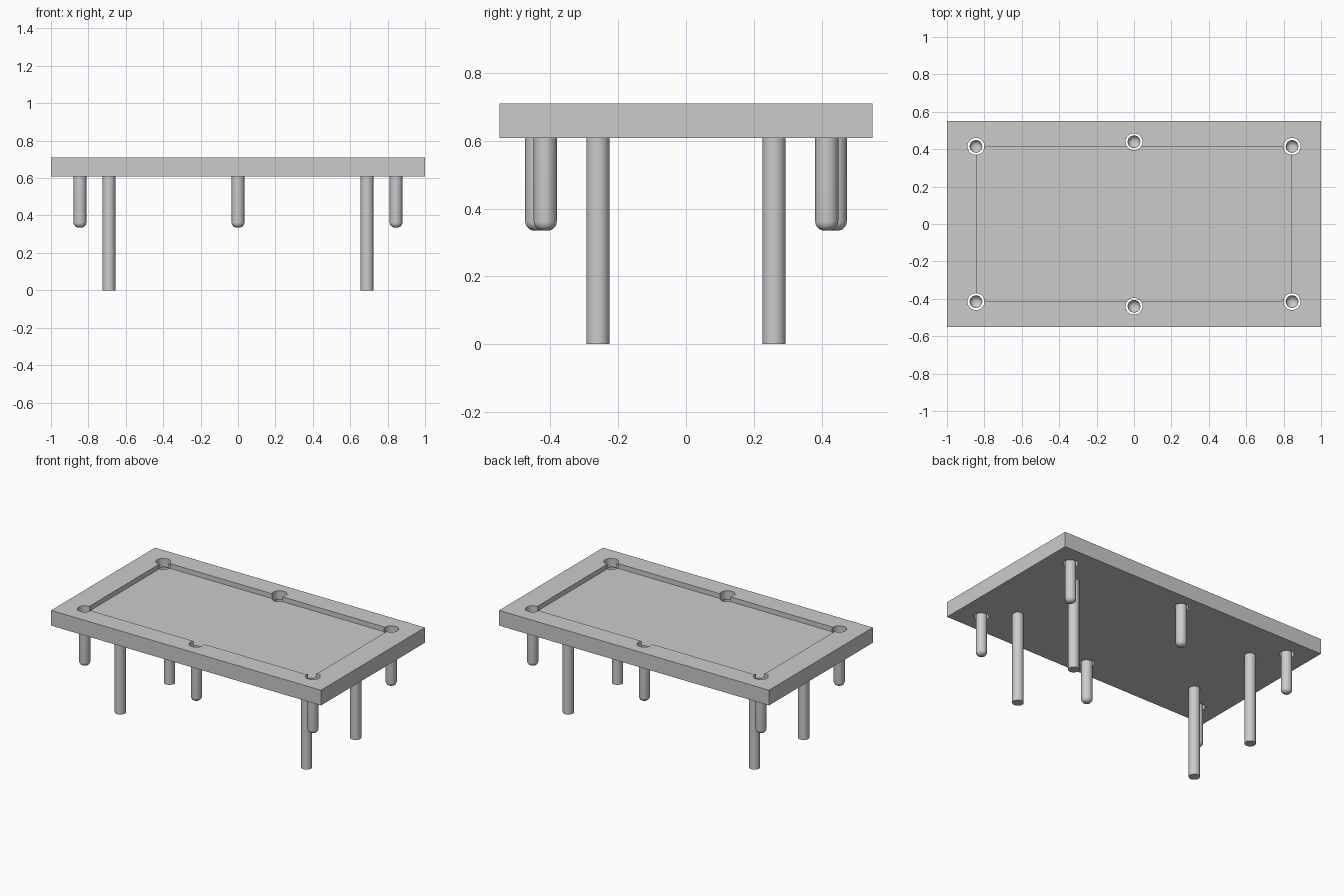
import bpy, bmesh, math

if "Cube" in bpy.data.objects:
    bpy.data.objects.remove(bpy.data.objects["Cube"])

TOP, BOTTOM, BED = 0.71, 0.608, 0.678
grey = bpy.data.materials.new("plain_grey")
grey.diffuse_color = (0.6, 0.6, 0.6, 1)
grey.use_nodes = True
grey.node_tree.nodes["Principled BSDF"].inputs["Base Color"].default_value = grey.diffuse_color


def finish(name, bm, smooth=False):
    bmesh.ops.recalc_face_normals(bm, faces=bm.faces)
    me = bpy.data.meshes.new(name)
    bm.to_mesh(me)
    bm.free()
    ob = bpy.data.objects.new(name, me)
    bpy.context.collection.objects.link(ob)
    me.materials.append(grey)
    if smooth:
        bpy.ops.object.select_all(action='DESELECT')
        ob.select_set(True)
        bpy.context.view_layer.objects.active = ob
        bpy.ops.object.shade_smooth_by_angle(angle=math.radians(40))
    return ob


def prism(name, outline, z0, z1):
    bm = bmesh.new()
    f = bm.faces.new([bm.verts.new((x, y, z0)) for x, y in outline])
    top = bmesh.ops.extrude_face_region(bm, geom=[f], use_keep_orig=True)
    vs = [v for v in top["geom"] if isinstance(v, bmesh.types.BMVert)]
    bmesh.ops.translate(bm, verts=vs, vec=(0, 0, z1 - z0))
    return finish(name, bm)


def lathe(name, profile, x, y, n=32):
    bm = bmesh.new()
    vs = [bm.verts.new((r, 0, z)) for r, z in profile]
    es = [bm.edges.new(p) for p in zip(vs, vs[1:])]
    bmesh.ops.spin(bm, geom=vs + es, cent=(0, 0, 0), axis=(0, 0, 1),
                   angle=2 * math.pi, steps=n)
    bmesh.ops.remove_doubles(bm, verts=bm.verts, dist=1e-5)
    bmesh.ops.translate(bm, verts=bm.verts, vec=(x, y, 0))
    return finish(name, bm, True)


def cut(ob, cutter):
    bpy.context.view_layer.objects.active = ob
    m = ob.modifiers.new("cut", 'BOOLEAN')
    m.operation, m.solver, m.object = 'DIFFERENCE', 'EXACT', cutter
    bpy.ops.object.modifier_apply(modifier=m.name)
    bpy.data.objects.remove(cutter)


# Table top with a recessed playing bed, cushions angled at the corners
table = prism("table_top", [(-1, -.55), (1, -.55), (1, .55), (-1, .55)], BOTTOM, TOP)
a, b, c, d = 0.843, 0.415, 0.79, 0.365
bed = [(-c, -b), (c, -b), (a, -d), (a, d), (c, b), (-c, b), (-a, d), (-a, -d)]
cut(table, prism("bed_cutter", bed, BED, TOP + 0.1))

# Pocket holes and the hanging cups in them
pockets = [(x, s * (0.44 if x == 0 else 0.415)) for s in (-1, 1) for x in (-0.845, 0, 0.845)]
R, fil, low, rim = 0.034, 0.027, 0.335, 0.66
arc = [(R - fil + fil * math.cos(t), low + fil - fil * math.sin(t))
       for t in [i * math.pi / 12 for i in range(7)]]
inner = [(max(r - 0.002, 0), z + 0.003) for r, z in arc]
cup = ([(0, low)] + arc[::-1] + [(R, rim), (R - 0.002, rim)] + inner + [(0, low + 0.003)])
for x, y in pockets:
    hole = [(x + .045 * math.cos(i * math.pi / 16), y + .045 * math.sin(i * math.pi / 16))
            for i in range(32)]
    cut(table, prism("hole_cutter", hole, BOTTOM - 0.1, TOP + 0.1))
    lathe("pocket_cup", cup, x, y)

bpy.ops.object.select_all(action='DESELECT')
table.select_set(True)
bpy.context.view_layer.objects.active = table
bpy.ops.object.shade_smooth_by_angle(angle=math.radians(30))

# Four round legs
for sx in (-1, 1):
    for sy in (-1, 1):
        lathe("leg", [(0, 0), (R, 0), (R, BOTTOM), (0, BOTTOM)], sx * 0.69, sy * 0.26)
